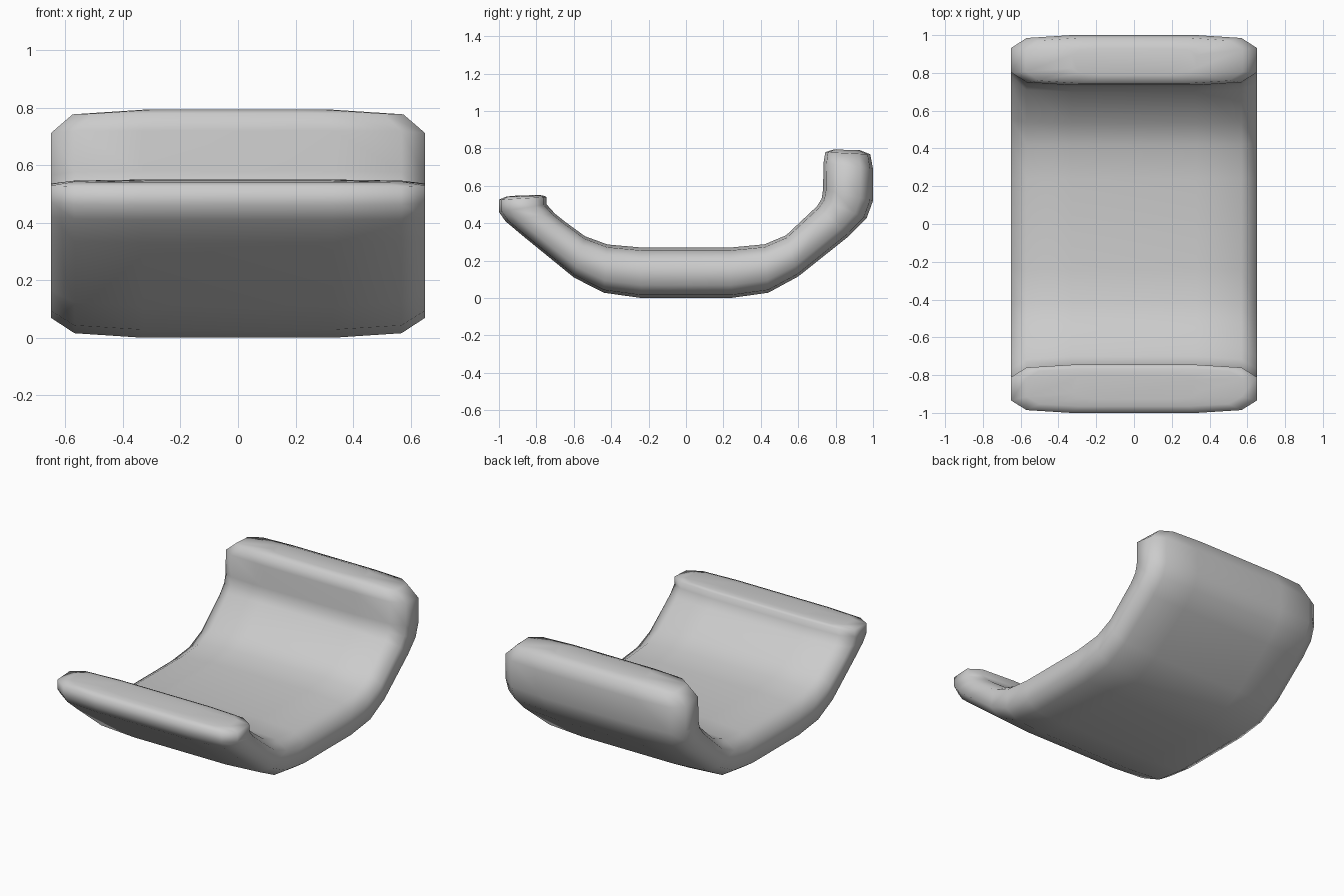
import bpy, bmesh

# Side profile stations: outer (y, z), inner (y, z), half width of the ring
W = 0.65
stations = [
    # front end cap
    (-0.93, 0.546, -0.79, 0.551, 0.33),
    (-0.965, 0.541, -0.765, 0.548, 0.57),
    (-1.0, 0.525, -0.745, 0.54, W),
    # front slope
    (-1.0, 0.46, -0.745, 0.50, W),
    (-0.965, 0.41, -0.70, 0.45, W),
    (-0.87, 0.33, -0.65, 0.41, W),
    (-0.60, 0.11, -0.54, 0.33, W),
    (-0.44, 0.028, -0.42, 0.286, W),
    # flat base
    (-0.24, 0.0, -0.24, 0.27, W),
    (0.0, 0.0, 0.0, 0.27, W),
    (0.24, 0.0, 0.24, 0.27, W),
    # back slope
    (0.44, 0.028, 0.42, 0.287, W),
    (0.60, 0.115, 0.535, 0.335, W),
    (0.87, 0.33, 0.70, 0.49, W),
    (0.965, 0.425, 0.725, 0.53, W),
    (1.0, 0.52, 0.733, 0.58, W),
    # upright back lip and its rounded cap
    (1.0, 0.69, 0.735, 0.72, W),
    (0.985, 0.768, 0.745, 0.78, 0.575),
    (0.93, 0.79, 0.79, 0.794, 0.33),
]

# Rounded cross-section: (fraction of half width, fraction from outer to inner)
half = [(0.51, 0.0), (0.875, 0.058), (1.0, 0.255),
        (1.0, 0.745), (0.875, 0.942), (0.51, 1.0)]
section = half + [(-x, s) for x, s in reversed(half)]

bm = bmesh.new()
rings = []
for oy, oz, iy, iz, w in stations:
    rings.append([bm.verts.new((x * w, oy + (iy - oy) * s, oz + (iz - oz) * s))
                  for x, s in section])

# Skin between rings and close both ends
n = len(section)
for a, b in zip(rings, rings[1:]):
    for i in range(n):
        j = (i + 1) % n
        bm.faces.new((a[i], a[j], b[j], b[i]))
for ring in (rings[0], rings[-1]):
    bm.faces.new(ring)
bmesh.ops.recalc_face_normals(bm, faces=bm.faces[:])
for f in bm.faces:
    f.smooth = True

mesh = bpy.data.meshes.new("curved_shell")
bm.to_mesh(mesh)
bm.free()
shell = bpy.data.objects.new("curved_shell", mesh)
bpy.context.collection.objects.link(shell)
